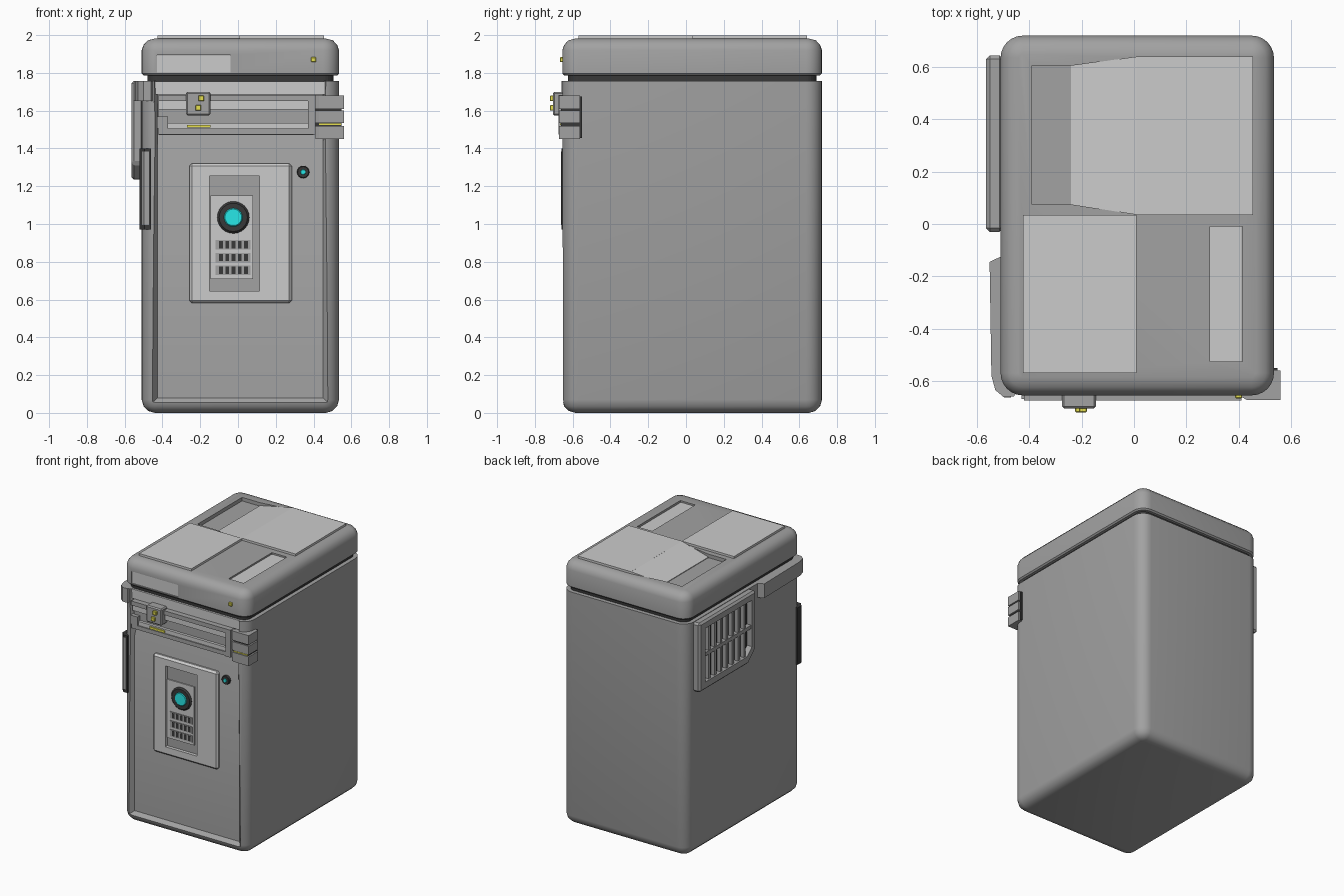
import bpy, bmesh, math
from mathutils import Vector

if "Cube" in bpy.data.objects:
    bpy.data.objects.remove(bpy.data.objects["Cube"])


def material(name, *rgb):
    m = bpy.data.materials.new(name)
    m.diffuse_color = (*rgb, 1)
    m.use_nodes = True
    m.node_tree.nodes["Principled BSDF"].inputs["Base Color"].default_value = m.diffuse_color
    return m


GREY = material("mid_grey", 0.36, 0.36, 0.36)
LIGHT = material("light_grey", 0.65, 0.65, 0.65)
BLACK = material("near_black", 0.04, 0.04, 0.04)
TEAL = material("teal", 0.02, 0.8, 0.8)
YELLOW = material("yellow", 0.8, 0.75, 0.08)


def finish(bm, name, mat):
    bmesh.ops.recalc_face_normals(bm, faces=bm.faces[:])
    me = bpy.data.meshes.new(name)
    bm.to_mesh(me)
    bm.free()
    me.materials.append(mat)
    ob = bpy.data.objects.new(name, me)
    bpy.context.collection.objects.link(ob)
    return ob


def activate(ob):
    bpy.ops.object.select_all(action='DESELECT')
    ob.select_set(True)
    bpy.context.view_layer.objects.active = ob


def smooth(ob):
    activate(ob)
    bpy.ops.object.shade_smooth_by_angle(angle=math.radians(35))


def apply_mod(ob, kind, **settings):
    mod = ob.modifiers.new(kind, kind)
    for k, v in settings.items():
        setattr(mod, k, v)
    activate(ob)
    bpy.ops.object.modifier_apply(modifier=mod.name)


def prism(name, pts, axis, lo, hi, mat=GREY, bevel=0):
    """Outline in the two remaining axes, extruded along one axis."""
    bm = bmesh.new()
    rings = []
    for d in (lo, hi):
        ring = []
        for p in pts:
            c = list(p)
            c.insert(axis, d)
            ring.append(bm.verts.new(c))
        rings.append(ring)
        bm.faces.new(ring)
    n = len(pts)
    for i in range(n):
        j = (i + 1) % n
        bm.faces.new((rings[0][i], rings[0][j], rings[1][j], rings[1][i]))
    ob = finish(bm, name, mat)
    if bevel:
        apply_mod(ob, 'BEVEL', width=bevel, segments=1)
    return ob


def box(name, x0, x1, y0, y1, z0, z1, mat=GREY, bevel=0):
    return prism(name, [(x0, y0), (x1, y0), (x1, y1), (x0, y1)], 2, z0, z1, mat, bevel)


def disc(name, x, z, r, y0, y1, mat, n=24):
    pts = [(x + r * math.cos(a), z + r * math.sin(a)) for a in (i * math.tau / n for i in range(n))]
    ob = prism(name, pts, 1, y0, y1, mat, r * 0.12)
    smooth(ob)
    return ob


def cut(ob, cutter):
    cutter.hide_render = True
    apply_mod(ob, 'BOOLEAN', object=cutter, operation='DIFFERENCE', solver='EXACT')
    bpy.data.objects.remove(cutter)


def shell(name, profile, mat=GREY, r=0.085, seg=6):
    """Rounded rectangle lofted through (inset, z) rings."""
    bm = bmesh.new()
    rings = []
    for inset, z in profile:
        ring = []
        for q, (cx, cy) in enumerate([(0.535 - r, 0.72 - r), (-0.51 + r, 0.72 - r),
                                      (-0.51 + r, -0.655 + r), (0.535 - r, -0.655 + r)]):
            for i in range(seg + 1):
                a = (q + i / seg) * math.pi / 2
                ring.append(bm.verts.new((cx + (r - inset) * math.cos(a), cy + (r - inset) * math.sin(a), z)))
        rings.append(ring)
    for a, b in zip(rings, rings[1:]):
        for i in range(len(a)):
            j = (i + 1) % len(a)
            bm.faces.new((a[i], a[j], b[j], b[i]))
    bm.faces.new(rings[0])
    bm.faces.new(rings[-1])
    return finish(bm, name, mat)


# Main body with a recessed front
body = shell("body", [(0.07, 0), (0.035, 0.01), (0.01, 0.035), (0, 0.07), (0, 1.757)])
recess = prism("front_cutter", [(-0.70, 0.05), (-0.655, 0.05), (-0.625, 0.08), (-0.625, 1.40), (-0.60, 1.465),
                                (-0.60, 1.80), (-0.70, 1.80)], 0, -0.46, 0.48)
for v in recess.data.vertices:
    if v.co.y > -0.64:
        v.co.x = -0.425 if v.co.x < 0 else 0.45
cut(body, recess)
smooth(body)
shell("lid_seal", [(0.03, 1.74), (0.03, 1.80)], BLACK)

# Lid with recesses on top and front
lid = shell("lid", [(0.01, 1.787), (0, 1.797), (0, 1.92), (0.01, 1.948), (0.032, 1.972), (0.07, 1.982)])
cut(lid, prism("top_cutter", [(-0.39, 0.075), (-0.24, 0.075), (0.0, 0.037), (0.0, 0.638), (-0.24, 0.605),
                              (-0.39, 0.605)], 2, 1.955, 2.1))
cut(lid, box("strip_cutter", 0.29, 0.415, -0.525, -0.01, 1.965, 2.1))
cut(lid, box("label_cutter", -0.43, -0.04, -0.75, -0.643, 1.803, 1.895))
smooth(lid)
box("lid_front_plate", -0.43, -0.04, -0.648, -0.63, 1.803, 1.893, LIGHT)
box("lid_strip", 0.29, 0.41, -0.525, -0.01, 1.95, 1.97, LIGHT)
box("lid_panel_rear", 0.01, 0.455, 0.035, 0.64, 1.97, 1.998, LIGHT)
box("lid_panel_front", -0.425, 0.01, -0.57, 0.035, 1.97, 1.998, LIGHT)
ramp = prism("lid_ramp", [(-0.24, 0.075), (0.012, 0.035), (0.012, 0.64), (-0.24, 0.605)], 2, 1.94, 2.0, LIGHT)
for v in ramp.data.vertices:
    if v.co.z > 1.98:
        v.co.z = 1.96 if v.co.x < -0.1 else 1.998
box("lid_lamp", 0.387, 0.413, -0.667, -0.64, 1.857, 1.883, YELLOW, 0.003)

# Rail assembly across the upper front
box("rail_header", -0.44, 0.47, -0.64, -0.59, 1.685, 1.755, LIGHT)
box("rail_back", -0.42, 0.40, -0.64, -0.59, 1.47, 1.68)
box("rail_top", -0.42, 0.41, -0.675, -0.60, 1.65, 1.682)
box("rail_bottom", -0.42, 0.41, -0.668, -0.60, 1.475, 1.505)
box("rail_end", 0.37, 0.41, -0.675, -0.60, 1.475, 1.682)
box("rail_stop", -0.43, -0.37, -0.668, -0.60, 1.505, 1.57)
box("rail_upper_strip", -0.42, 0.37, -0.66, -0.62, 1.605, 1.65, LIGHT)
box("rail_lower_strip", -0.37, 0.37, -0.66, -0.62, 1.505, 1.535, LIGHT)
box("rail_mark", -0.27, -0.145, -0.67, -0.64, 1.51, 1.525, YELLOW)

# Sliding switch box
box("switch_box", -0.275, -0.145, -0.705, -0.63, 1.575, 1.70, GREY, 0.008)
for x, z in ((-0.195, 1.665), (-0.21, 1.615)):
    box("switch_button", x - 0.015, x + 0.015, -0.72, -0.69, z - 0.015, z + 0.015, YELLOW, 0.003)

# Right latch in three segments
latch = [(0.43, -0.672), (0.56, -0.672), (0.56, -0.56), (0.535, -0.56), (0.50, -0.61), (0.41, -0.64), (0.41, -0.66)]
prism("latch_core", [(x if x < 0.5 else x - 0.012, y + 0.01) for x, y in latch], 2, 1.455, 1.675, BLACK)
for z0, z1 in ((1.45, 1.52), (1.535, 1.60), (1.61, 1.68)):
    prism("latch_segment", latch, 2, z0, z1)
box("latch_mark", 0.43, 0.545, -0.668, -0.64, 1.523, 1.531, YELLOW)

# Control panel
panel = box("control_panel", -0.258, 0.285, -0.652, -0.60, 0.582, 1.32, LIGHT, 0.014)
cut(panel, box("panel_cutter", -0.15, 0.115, -0.70, -0.626, 0.645, 1.255))
box("panel_floor", -0.15, 0.115, -0.628, -0.61, 0.645, 1.255)
box("panel_insert", -0.145, 0.08, -0.636, -0.61, 0.71, 1.15, LIGHT)
disc("dial_ring", -0.025, 1.035, 0.085, -0.648, -0.62, BLACK)
disc("dial_light", -0.025, 1.035, 0.05, -0.653, -0.62, TEAL)
for row, z in enumerate((0.89, 0.822, 0.755)):
    box("grille_plate", -0.12, 0.067, -0.641, -0.62, z - 0.025, z + 0.025)
    for i in range(5):
        x = -0.10 + i * 0.033
        box("grille_slot", x, x + 0.02, -0.643, -0.63, z - 0.019, z + 0.019, BLACK)
disc("small_knob", 0.345, 1.275, 0.033, -0.645, -0.61, BLACK, 16)
disc("small_knob_light", 0.345, 1.275, 0.014, -0.65, -0.62, TEAL, 12)

# Corner bar and dark corner plate on the left
prism("corner_bar", [(-0.552, -0.145), (-0.50, -0.12), (-0.49, -0.59), (-0.44, -0.63), (-0.46, -0.66),
                     (-0.50, -0.66), (-0.53, -0.635), (-0.545, -0.58)], 2, 1.65, 1.757)
plate = [(-0.522, -0.585), (-0.50, -0.585), (-0.46, -0.62), (-0.46, -0.66), (-0.495, -0.66), (-0.522, -0.63)]
prism("corner_plate", plate, 2, 0.97, 1.40, BLACK)
prism("corner_plate_face", [(-0.515, -0.635), (-0.47, -0.63), (-0.47, -0.663), (-0.497, -0.663)], 2, 0.995, 1.385)

# Side vent with fins
vent = prism("vent_frame", [(-0.03, 1.757), (0.645, 1.757), (0.645, 1.235), (0.06, 1.235), (-0.03, 1.32)],
             0, -0.565, -0.50, GREY, 0.014)
cut(vent, prism("vent_cutter", [(0.02, 1.70), (0.575, 1.70), (0.575, 1.295), (0.08, 1.295), (0.02, 1.35)],
                0, -0.60, -0.52))
box("vent_floor", -0.524, -0.51, 0.02, 0.575, 1.295, 1.70, BLACK)
for i in range(7):
    y = 0.09 + i * 0.07
    box("vent_fin", -0.553, -0.515, y - 0.011, y + 0.011, 1.29, 1.705)
box("vent_crossbar", -0.557, -0.515, 0.01, 0.58, 1.483, 1.51)
